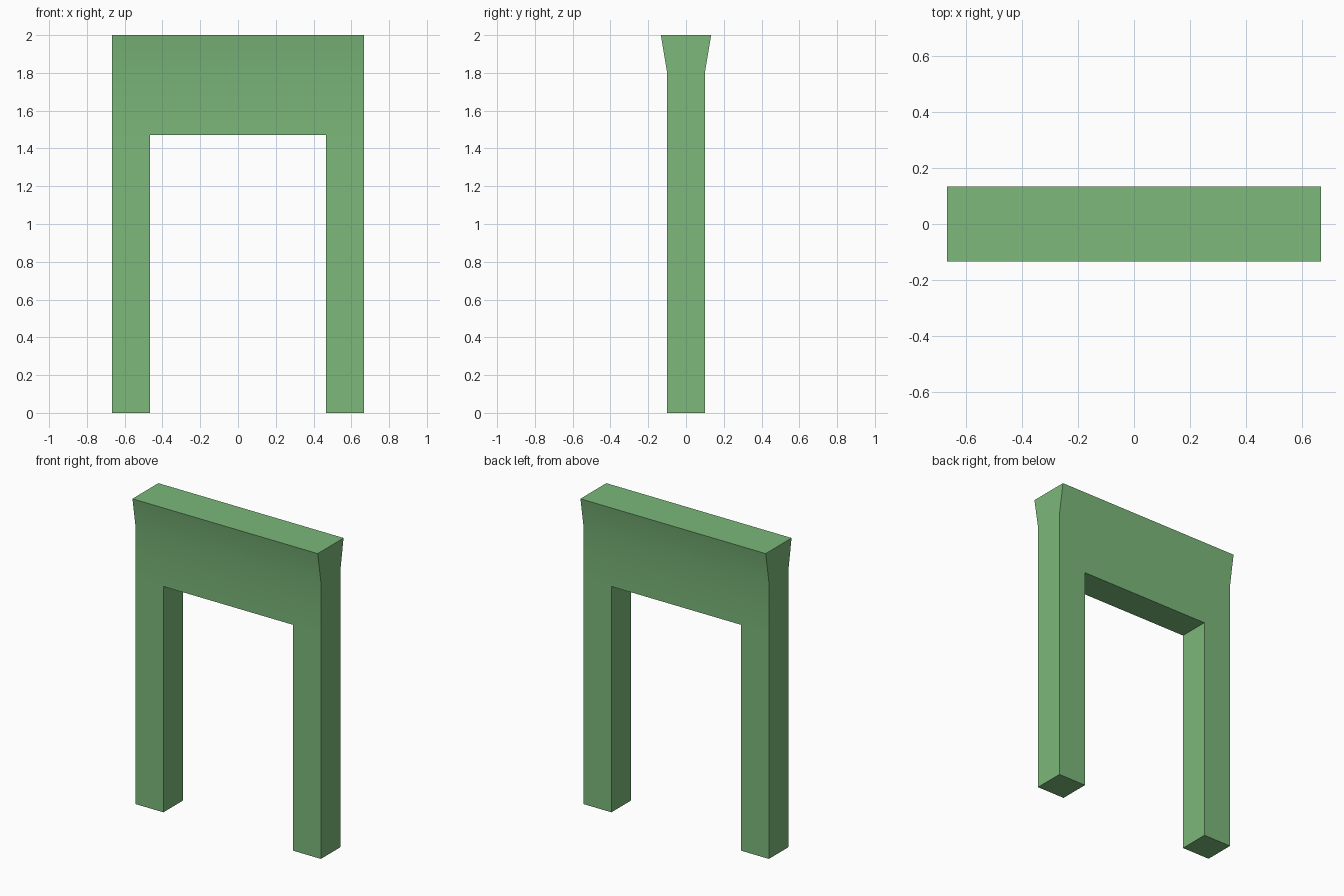
import bpy
import bmesh
from math import radians
from mathutils import Vector

cube = bpy.data.objects.get("Cube")
if cube:
    bpy.data.objects.remove(cube, do_unlink=True)

HALF_WIDTH, HEIGHT = 0.667, 2.0
INNER, OPENING = 0.467, 1.47
HALF_DEPTH, TOP_DEPTH, FLARE_START = 0.1, 0.133, 1.8

green = bpy.data.materials.new("leaf green")
green.use_nodes = True
color = (0.2, 0.48, 0.195, 1)
green.diffuse_color = color
green.node_tree.nodes["Principled BSDF"].inputs["Base Color"].default_value = color

# Arch outline, extruded front to back
right_side = [(INNER, OPENING), (INNER, 0), (HALF_WIDTH, 0), (HALF_WIDTH, HEIGHT)]
outline = right_side + [(-x, z) for x, z in reversed(right_side)]
bm = bmesh.new()
front = bm.faces.new([bm.verts.new((x, -HALF_DEPTH, z)) for x, z in outline])
back = bmesh.ops.extrude_face_region(bm, geom=[front])["geom"]
bmesh.ops.translate(bm, vec=(0, 2 * HALF_DEPTH, 0),
                    verts=[v for v in back if isinstance(v, bmesh.types.BMVert)])

# Loops where the legs meet the lintel and where the flare begins
cuts = [((0, 0, OPENING), (0, 0, 1)), ((0, 0, FLARE_START), (0, 0, 1)),
        ((INNER, 0, 0), (1, 0, 0)), ((-INNER, 0, 0), (1, 0, 0))]
for point, normal in cuts:
    bmesh.ops.bisect_plane(bm, geom=bm.verts[:] + bm.edges[:] + bm.faces[:],
                           dist=0.0001, plane_co=Vector(point), plane_no=Vector(normal))

# Flare the top outward
for v in bm.verts:
    if v.co.z > HEIGHT - 0.01:
        v.co.y *= TOP_DEPTH / HALF_DEPTH

bmesh.ops.recalc_face_normals(bm, faces=bm.faces[:])
mesh = bpy.data.meshes.new("arch_frame")
bm.to_mesh(mesh)
bm.free()
mesh.materials.append(green)
arch = bpy.data.objects.new("arch_frame", mesh)
bpy.context.collection.objects.link(arch)

bpy.ops.object.select_all(action="DESELECT")
arch.select_set(True)
bpy.context.view_layer.objects.active = arch
bpy.ops.object.shade_smooth_by_angle(angle=radians(30))
